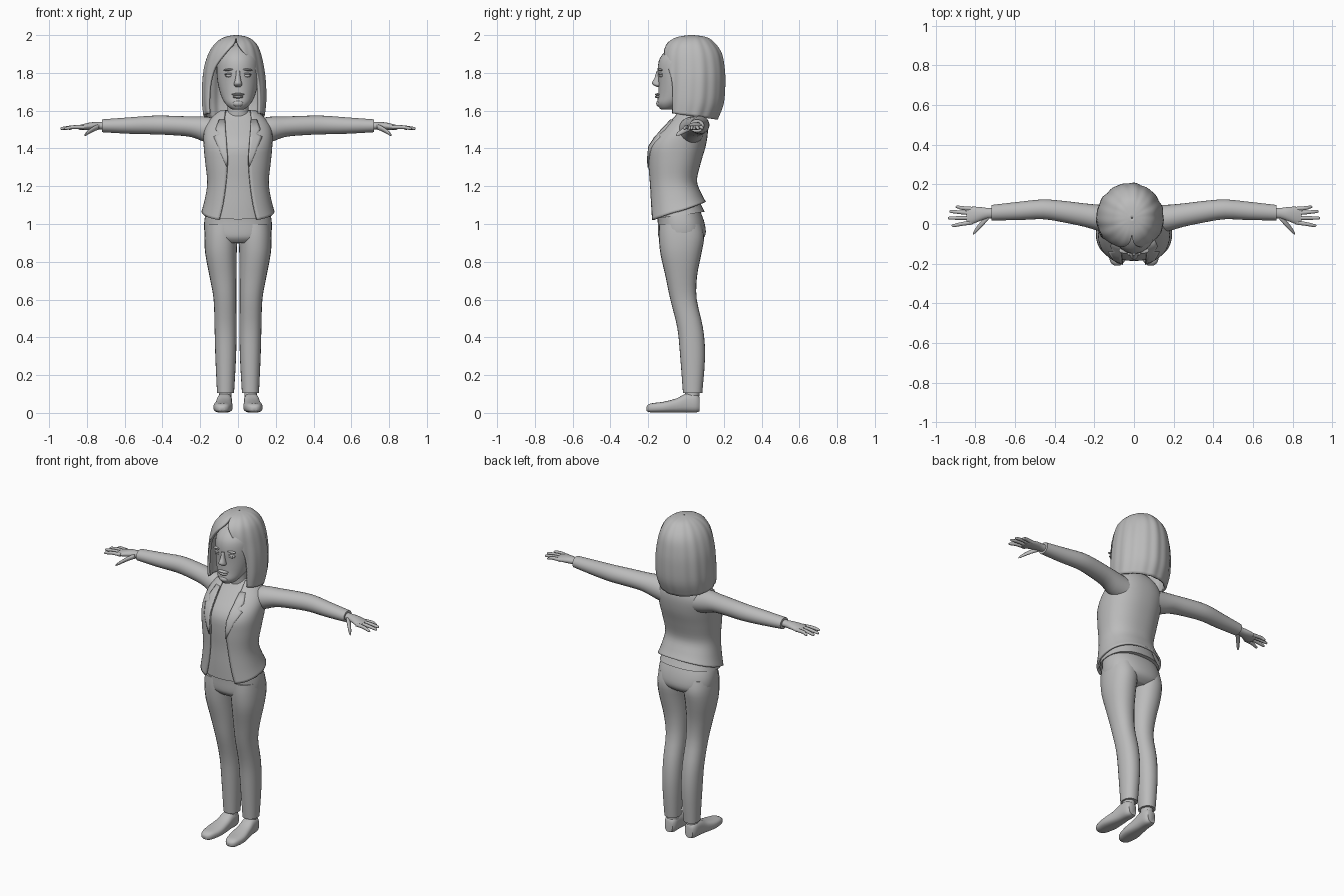
import bpy, bmesh
from math import sin, cos, pi, asin, copysign
from mathutils import Matrix, Vector

cube = bpy.data.objects.get("Cube")
if cube:
    bpy.data.objects.remove(cube)

grey = bpy.data.materials.new("plain grey")
grey.use_nodes = True
GREY = (0.5, 0.5, 0.5, 1)
grey.diffuse_color = GREY
grey.node_tree.nodes["Principled BSDF"].inputs["Base Color"].default_value = GREY


def finish(name, bm, mirror=False, thickness=0):
    bmesh.ops.remove_doubles(bm, verts=bm.verts, dist=0.0002)
    bmesh.ops.recalc_face_normals(bm, faces=bm.faces)
    mesh = bpy.data.meshes.new(name)
    bm.to_mesh(mesh)
    bm.free()
    ob = bpy.data.objects.new(name, mesh)
    bpy.context.collection.objects.link(ob)
    mesh.materials.append(grey)
    bpy.ops.object.select_all(action='DESELECT')
    ob.select_set(True)
    bpy.context.view_layer.objects.active = ob
    bpy.ops.object.shade_smooth_by_angle(angle=0.9)
    if thickness:
        solid = ob.modifiers.new("Thickness", 'SOLIDIFY')
        solid.thickness = thickness
        solid.offset = 0
    if mirror:
        ob.modifiers.new("Mirror", 'MIRROR')
    return ob


def smooth_rings(rings, steps):
    """Catmull-Rom interpolation between rings."""
    out = []
    for i in range(len(rings) - 1):
        a, b, c, d = (rings[min(max(i + k, 0), len(rings) - 1)] for k in (-1, 0, 1, 2))
        for s in range(steps):
            t = s / steps
            out.append([q + 0.5 * t * (r - p + t * (2 * p - 5 * q + 4 * r - u
                        + t * (3 * (q - r) + u - p)))
                        for p, q, r, u in zip(a, b, c, d)])
    return out + [list(rings[-1])]


def place(axis, t, u, v):
    return {'X': (t, u, v), 'Y': (u, t, v), 'Z': (u, v, t)}[axis]


def sgnpow(value, e):
    return copysign(abs(value) ** e, value)


def loft(name, rings, axis='Z', n=24, p=2.0, steps=3, mirror=False):
    """Closed loft; ring = position, centre, radius, centre, radius[, tilt]."""
    bm = bmesh.new()
    loops = []
    for t, c1, r1, c2, r2, *tilt in smooth_rings(rings, steps):
        loop = []
        for k in range(n):
            a = 2 * pi * k / n
            shift = -tilt[0] * cos(a) if tilt else 0
            loop.append(bm.verts.new(place(axis, t + shift, c1 + r1 * sgnpow(sin(a), 2 / p),
                                           c2 - r2 * sgnpow(cos(a), 2 / p))))
        loops.append(loop)
    for lo, hi in zip(loops, loops[1:]):
        for k in range(n):
            bm.faces.new((lo[k], lo[(k + 1) % n], hi[(k + 1) % n], hi[k]))
    bm.faces.new(loops[0])
    bm.faces.new(loops[-1])
    return finish(name, bm, mirror)


def shell(name, rings, n=48, p=2.0, steps=4, thickness=0.012, ripple=0.0):
    """Garment or hair open at the front; ring adds tilt and opening half width."""
    bm = bmesh.new()
    loops = []
    for t, c1, r1, c2, r2, tilt, w in smooth_rings(rings, steps):
        start = asin(min(1, max(0, w) / r1) ** (p / 2))
        loop = []
        for k in range(n + 1):
            a = start + (2 * pi - 2 * start) * k / n
            f = 1 + ripple * (sin(11 * a) + sin(17 * a + 1))
            loop.append(bm.verts.new((c1 + f * r1 * sgnpow(sin(a), 2 / p),
                                      c2 - f * r2 * sgnpow(cos(a), 2 / p), t - tilt * cos(a))))
        loops.append(loop)
    for lo, hi in zip(loops, loops[1:]):
        for k in range(n):
            bm.faces.new((lo[k], lo[k + 1], hi[k + 1], hi[k]))
    return finish(name, bm, thickness=thickness)


def ball(name, centre, size, tilt=0, mirror=False):
    bm = bmesh.new()
    matrix = Matrix.Translation(centre) @ Matrix.Rotation(tilt, 4, 'Y') @ Matrix.Diagonal((*size, 1))
    bmesh.ops.create_uvsphere(bm, u_segments=16, v_segments=10, radius=1, matrix=matrix)
    return finish(name, bm, mirror)


# Shoes and ankles
loft("shoe", [(-.21, .085, .012, .022, .01), (-.19, .084, .036, .026, .023),
              (-.12, .08, .051, .03, .029), (-.05, .075, .045, .039, .038),
              (.0, .072, .041, .052, .05), (.05, .07, .038, .052, .05),
              (.072, .07, .026, .046, .038)], 'Y', p=2.7, mirror=True)
loft("ankle", [(.05, .068, .034, .03, .038), (.14, .067, .034, .035, .038)], mirror=True)

# Trousers
loft("trouser_leg", [(.105, .066, .045, .035, .051), (.3, .065, .055, .035, .066),
                     (.45, .066, .058, .022, .068), (.6, .069, .06, -.013, .07),
                     (.72, .079, .071, -.025, .083), (.84, .09, .083, -.027, .108),
                     (.93, .09, .088, -.024, .12), (1.0, .088, .085, -.03, .112)],
     p=2.2, mirror=True)
loft("trouser_hips", [(.9, 0, .12, -.03, .09), (.925, 0, .165, -.025, .118),
                      (.96, 0, .178, -.022, .127), (1.02, 0, .178, -.028, .122),
                      (1.08, 0, .165, -.045, .115)], n=36, p=2.3)

# Open jacket
jacket = [(1.065, 0, .187, -.045, .145, .05, .1), (1.13, 0, .17, -.057, .133, .03, .08),
          (1.22, 0, .157, -.07, .122, .01, .064), (1.33, 0, .168, -.062, .136, 0, .055),
          (1.42, 0, .176, -.045, .145, 0, .06), (1.5, 0, .172, -.008, .118, 0, .066),
          (1.56, 0, .135, .015, .085, 0, .07), (1.6, 0, .086, .02, .058, 0, .066)]
shell("jacket", jacket, p=2.3)

# Shirt under the jacket, showing below its back hem
hem = [(1.045, 0, .178, -.04, .138, .02), (1.12, 0, .16, -.056, .124, .01)]
loft("shirt", hem + [(z, x, rx - .012, y, ry - .012, 0) for z, x, rx, y, ry, _, _ in jacket[2:]],
     n=40, p=2.3)


# Lapels laid over the jacket front
def front_point(z, x, lift):
    ring = min(smooth_rings(jacket, 10), key=lambda r: abs(r[0] - z))
    side = min(1, abs(x) / ring[2])
    return Vector((x, ring[3] - ring[4] * (1 - side ** 2.3) ** (1 / 2.3) - lift, z))


bm = bmesh.new()
rows = []
for z, inner, outer in [(1.3, .056, .058), (1.35, .055, .08), (1.41, .059, .105),
                        (1.46, .062, .128), (1.475, .064, .1), (1.5, .066, .118),
                        (1.55, .068, .1)]:
    rows.append([bm.verts.new(front_point(z, inner + (outer - inner) * k / 4, .009))
                 for k in range(5)])
for lo, hi in zip(rows, rows[1:]):
    for k in range(4):
        bm.faces.new((lo[k], lo[k + 1], hi[k + 1], hi[k]))
finish("lapel", bm, True, .007)

# Sleeves
loft("sleeve", [(.09, .025, .07, 1.485, .07), (.17, .03, .067, 1.5, .068),
                (.25, .045, .059, 1.515, .054), (.36, .063, .054, 1.522, .051),
                (.46, .074, .05, 1.524, .049), (.58, .066, .046, 1.521, .043),
                (.72, .057, .039, 1.52, .034)], 'X', mirror=True)

# Hands
loft("palm", [(.69, .056, .026, 1.52, .022), (.74, .054, .027, 1.52, .02),
              (.78, .05, .036, 1.518, .02), (.82, .043, .044, 1.513, .016),
              (.845, .04, .04, 1.511, .011)], 'X', mirror=True)
for label, base, tip, reach in [("little", .076, .086, .9), ("ring", .054, .063, .932),
                                ("middle", .031, .03, .94), ("index", .008, -.008, .92)]:
    mid = (base + tip) / 2
    loft(label + "_finger", [(.815, base, .011, 1.512, .011), (.87, mid, .01, 1.513, .01),
                             (reach - .01, tip, .008, 1.506, .008), (reach, tip, .003, 1.504, .003)],
         'X', n=10, mirror=True)
loft("thumb", [(.735, .036, .016, 1.515, .015), (.765, .006, .018, 1.503, .014),
               (.8, -.034, .013, 1.48, .01), (.812, -.048, .005, 1.47, .005)],
     'X', n=10, mirror=True)

# Neck and head
loft("neck", [(1.55, 0, .07, .012, .06), (1.6, 0, .056, .0, .052), (1.7, 0, .054, -.01, .055)])
loft("head", [(1.605, 0, .025, -.1, .03), (1.615, 0, .045, -.095, .046),
              (1.64, 0, .069, -.078, .074), (1.68, 0, .09, -.047, .1),
              (1.75, 0, .108, -.024, .122), (1.82, 0, .113, -.014, .136),
              (1.88, 0, .105, -.015, .122), (1.93, 0, .075, -.005, .085),
              (1.96, 0, .03, 0, .03)], n=32)

# Face
loft("nose", [(1.81, 0, .01, -.147, .009), (1.775, 0, .013, -.149, .017),
              (1.748, 0, .02, -.154, .026), (1.735, 0, .022, -.15, .022),
              (1.726, 0, .012, -.144, .012)], n=16)
ball("upper_lip", (0, -.147, 1.686), (.034, .018, .007))
ball("lower_lip", (0, -.147, 1.673), (.028, .018, .008))
ball("chin", (0, -.138, 1.638), (.03, .02, .018))
ball("eye", (.045, -.129, 1.786), (.023, .014, .01), mirror=True)
ball("upper_eyelid", (.046, -.132, 1.795), (.027, .014, .005), .1, True)
ball("eyebrow", (.046, -.134, 1.817), (.031, .015, .006), .08, True)

# Bobbed hair with a centre parting
shell("hair", [(1.575, -.02, .155, .012, .148, -.02, .13), (1.65, -.02, .163, .027, .165, -.01, .132),
               (1.75, -.02, .161, .033, .167, 0, .125), (1.83, -.02, .151, .033, .163, 0, .1),
               (1.9, -.017, .132, .03, .152, 0, .052), (1.95, -.012, .104, .027, .123, 0, .012),
               (1.982, -.01, .062, .03, .077, 0, 0), (1.994, -.01, .002, .03, .002, 0, 0)],
      n=96, thickness=.014, ripple=.009)
